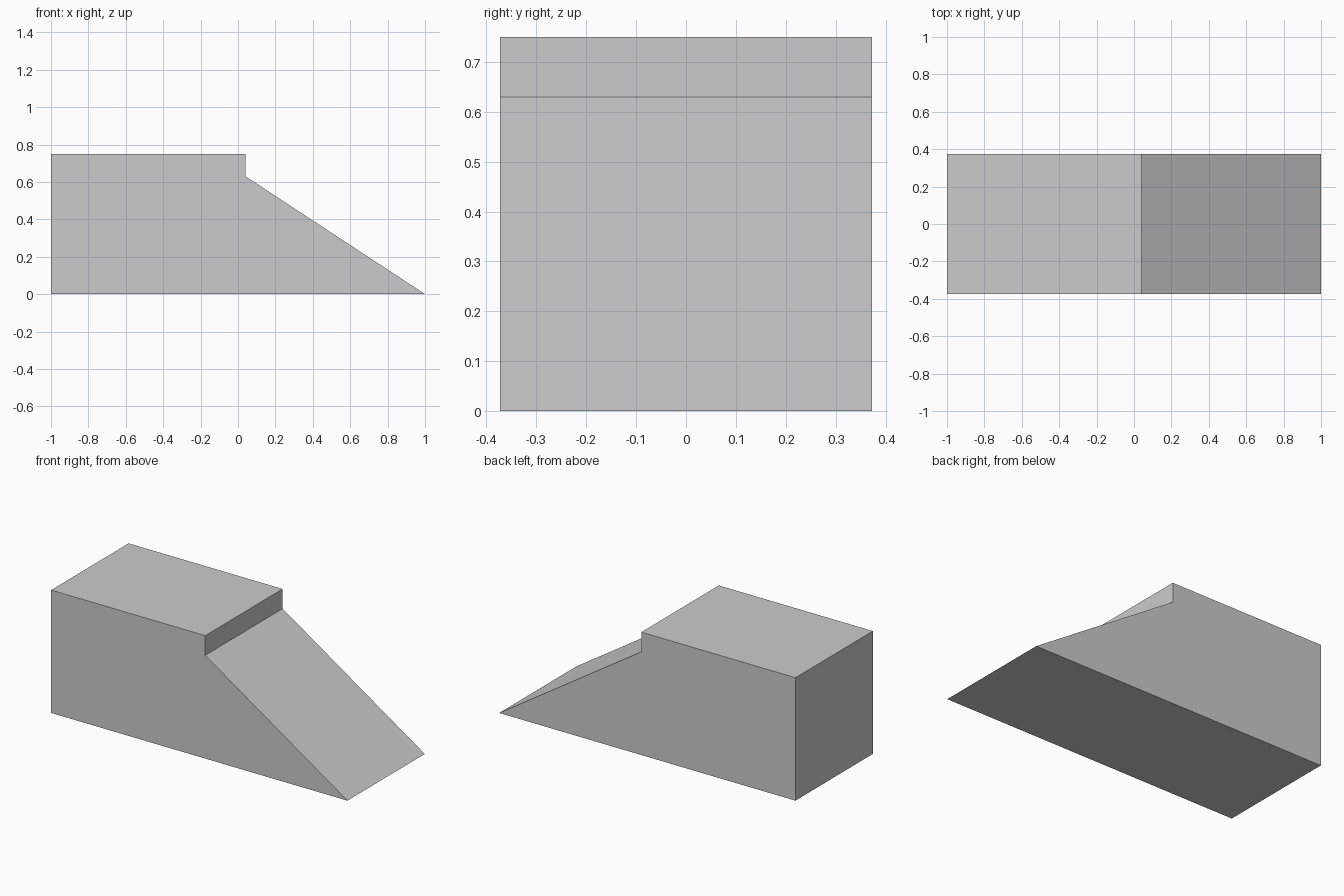
import bpy
import bmesh

if "Cube" in bpy.data.objects:
    bpy.data.objects.remove(bpy.data.objects["Cube"])

# Side profile (x, z): block with a short riser above a ramp
PROFILE = [(-1, 0), (1, 0), (0.04, 0.63), (0.04, 0.75), (-1, 0.75)]
WIDTH = 0.746

# Extrude the profile across the full width
bm = bmesh.new()
face = bm.faces.new([bm.verts.new((x, -WIDTH / 2, z)) for x, z in PROFILE])
ext = bmesh.ops.extrude_face_region(bm, geom=[face], use_keep_orig=True)
moved = [g for g in ext["geom"] if isinstance(g, bmesh.types.BMVert)]
bmesh.ops.translate(bm, verts=moved, vec=(0, WIDTH, 0))
bmesh.ops.recalc_face_normals(bm, faces=bm.faces[:])

mesh = bpy.data.meshes.new("ramp_block")
bm.to_mesh(mesh)
bm.free()
bpy.context.collection.objects.link(bpy.data.objects.new("ramp_block", mesh))
